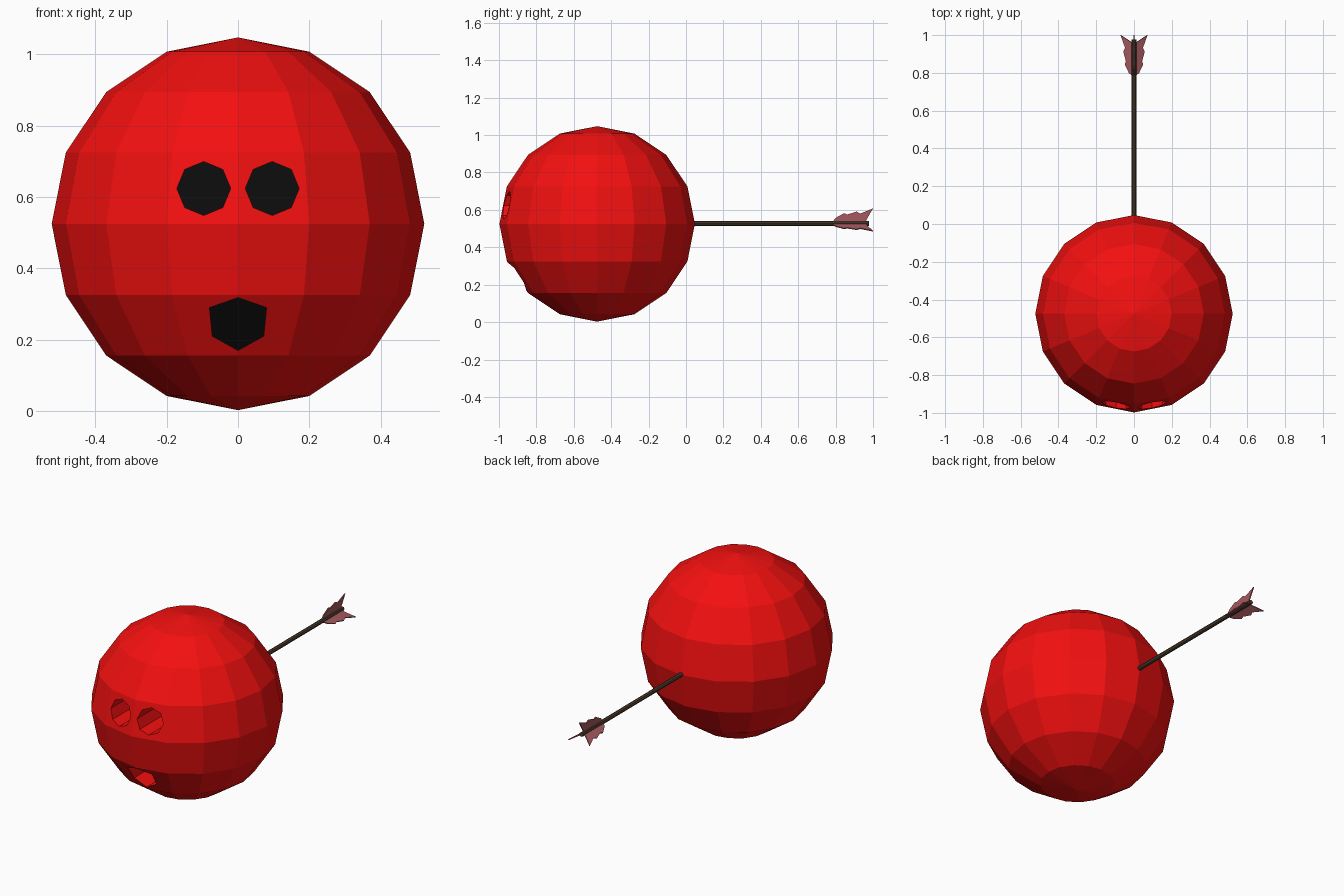
import bpy, bmesh, math
from mathutils import Matrix, Vector

if "Cube" in bpy.data.objects:
    bpy.data.objects.remove(bpy.data.objects["Cube"])

CENTRE = Vector((0, -0.475, 0.525))
RADIUS = 0.5225
SHAFT_Z = 0.527


def material(name, rgb):
    m = bpy.data.materials.new(name)
    m.diffuse_color = (*rgb, 1)
    m.use_nodes = True
    m.node_tree.nodes["Principled BSDF"].inputs["Base Color"].default_value = m.diffuse_color
    return m


red = material("red", (0.9, 0.005, 0.005))
black = material("black", (0.004, 0.004, 0.004))
brown = material("brown", (0.08, 0.05, 0.03))
pink = material("pink", (0.38, 0.1, 0.115))


def to_object(bm, name, mats):
    bmesh.ops.recalc_face_normals(bm, faces=bm.faces)
    me = bpy.data.meshes.new(name)
    bm.to_mesh(me)
    bm.free()
    for m in mats:
        me.materials.append(m)
    ob = bpy.data.objects.new(name, me)
    bpy.context.collection.objects.link(ob)
    return ob


def socket_cutter(name, outline, back_y):
    """Prism along y: red walls, black floor at back_y(z)."""
    bm = bmesh.new()
    front = [bm.verts.new((x, -1.2, z)) for x, z in outline]
    back = [bm.verts.new((x, back_y(z), z)) for x, z in outline]
    n = len(outline)
    bm.faces.new(front)
    bm.faces.new(back[::-1]).material_index = 1
    for i in range(n):
        j = (i + 1) % n
        bm.faces.new((front[i], back[i], back[j], front[j]))
    ob = to_object(bm, name, [red, black])
    ob.hide_render = True
    return ob


# Round head
bm = bmesh.new()
bmesh.ops.create_uvsphere(bm, u_segments=16, v_segments=8, radius=RADIUS,
                          matrix=Matrix.Translation(CENTRE))
head = to_object(bm, "head", [red, black])

# Eye and mouth sockets cut into the head
cutters = []
for side in (-1, 1):
    ring = [(side * 0.096 + 0.0755 * math.cos(k * math.pi / 4),
             0.624 + 0.0755 * math.sin(k * math.pi / 4)) for k in range(8)]
    cutters.append(socket_cutter("eye_cutter", ring, lambda z: -0.67))
mouth = [(-0.08, 0.29), (0, 0.318), (0.08, 0.29), (0.072, 0.21), (0, 0.17), (-0.072, 0.21)]
cutters.append(socket_cutter("mouth_cutter", mouth,
                             lambda z: -0.68 + (0.325 - z) * 0.665))
bpy.context.view_layer.objects.active = head
for c in cutters:
    mod = head.modifiers.new("socket", 'BOOLEAN')
    mod.operation = 'DIFFERENCE'
    mod.solver = 'EXACT'
    mod.object = c
    bpy.ops.object.modifier_apply(modifier=mod.name)
for c in cutters:
    bpy.data.objects.remove(c)

# Arrow shaft
bm = bmesh.new()
y0, y1 = -0.1, 0.978
bmesh.ops.create_cone(bm, cap_ends=True, segments=8, radius1=0.0125, radius2=0.0125,
                      depth=y1 - y0,
                      matrix=Matrix.Translation((0, (y0 + y1) / 2, SHAFT_Z))
                      @ Matrix.Rotation(math.pi / 2, 4, 'X'))
to_object(bm, "arrow_shaft", [brown])

# Three notched feathers around the shaft: (y, distance from axis)
profile = [(0.78, 0.005), (0.80, 0.03), (0.845, 0.055), (0.862, 0.048), (0.912, 0.064),
           (0.932, 0.053), (1.0, 0.081), (0.965, 0.02), (0.96, 0.005)]
THICK = 0.006
for k in range(3):
    bm = bmesh.new()
    face = bm.faces.new([bm.verts.new((-THICK / 2, y, r)) for y, r in profile])
    ext = bmesh.ops.extrude_face_region(bm, geom=[face], use_keep_orig=True)
    bmesh.ops.translate(bm, vec=(THICK, 0, 0),
                        verts=[v for v in ext["geom"] if isinstance(v, bmesh.types.BMVert)])
    bm.transform(Matrix.Translation((0, 0, SHAFT_Z))
                 @ Matrix.Rotation(k * math.tau / 3, 4, 'Y'))
    to_object(bm, f"feather_{k + 1}", [pink])
